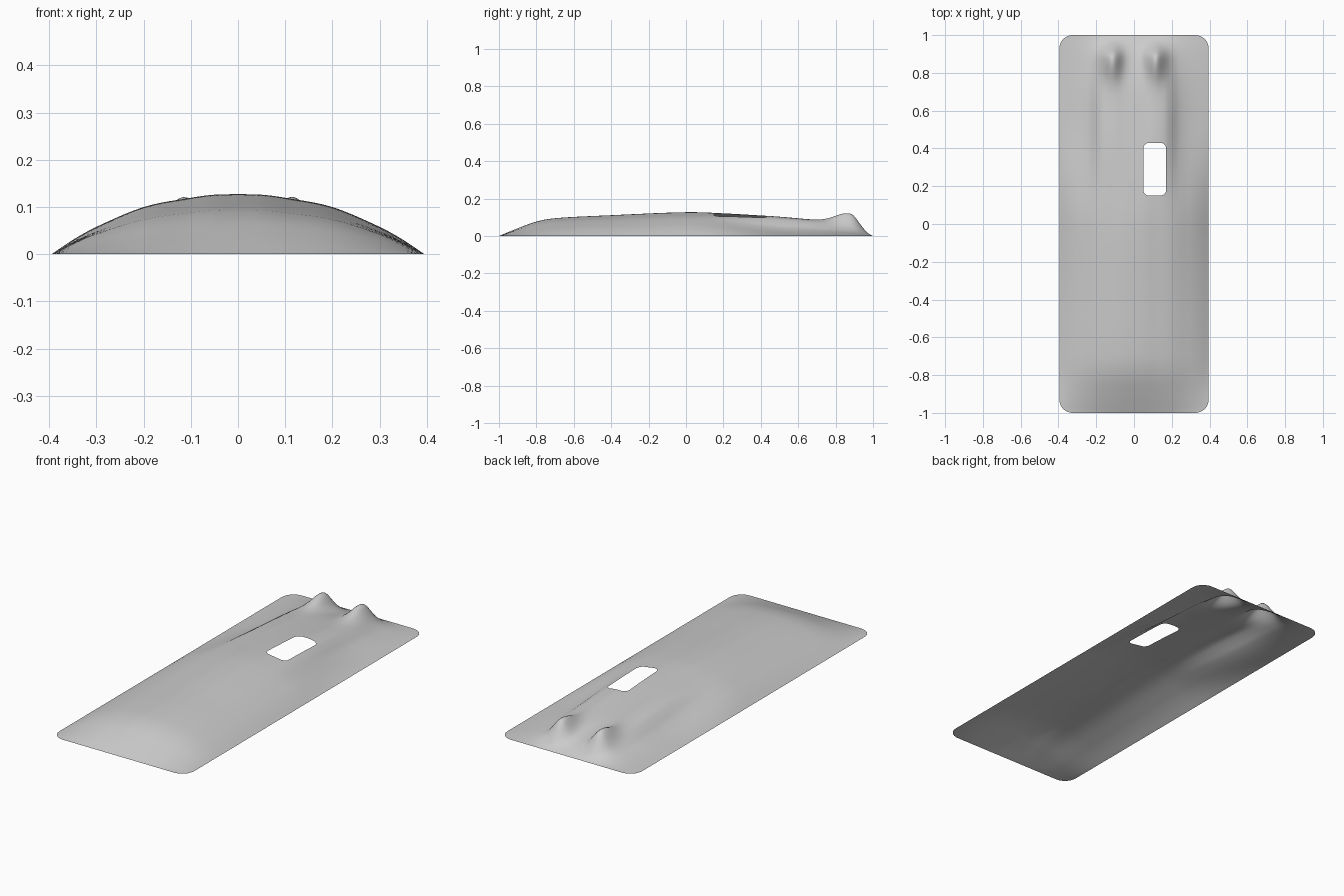
import bpy, bmesh, math

if "Cube" in bpy.data.objects:
    bpy.data.objects.remove(bpy.data.objects["Cube"])

W, L, R = 0.395, 1.0, 0.07              # panel half width, half length, corner radius
HX, HY, HW, HL, HR = 0.11, 0.29, 0.06, 0.14, 0.03   # slot centre, half sizes, radius


def curve(pts, t):
    """Smooth Hermite interpolation through profile points."""
    t = min(max(t, pts[0][0]), pts[-1][0])
    n = len(pts)
    i = next(k for k in range(n - 1) if t <= pts[k + 1][0])

    def slope(k):
        a, b = pts[max(k - 1, 0)], pts[min(k + 1, n - 1)]
        return (b[1] - a[1]) / (b[0] - a[0])
    (x0, y0), (x1, y1) = pts[i], pts[i + 1]
    d = x1 - x0
    s = (t - x0) / d
    return ((2*s**3 - 3*s**2 + 1) * y0 + (s**3 - 2*s**2 + s) * d * slope(i)
            + (3*s**2 - 2*s**3) * y1 + (s**3 - s**2) * d * slope(i + 1))


def smooth(a, b, t):
    t = min(max((t - a) / (b - a), 0), 1)
    return t * t * (3 - 2 * t)


def round_end(half, radius, t):
    """How far a rounded corner pulls the side in at distance t from the middle."""
    d = min(max(abs(t) - (half - radius), 0), radius)
    return radius - math.sqrt(radius * radius - d * d)


# Centre line height, and cross-sections at the front (domed) and back (narrow ridge)
SPINE = [(-1, 0), (-.9, .041), (-.8, .077), (-.7, .095), (-.4, .111), (0, .127),
         (.2, .122), (.4, .111), (.6, .094), (.72, .08), (.82, .06), (.9, .04), (1, 0)]
DOME = [(0, 1), (.13, .99), (.25, .94), (.5, .79), (.75, .47), (.88, .25), (1, 0)]
RIDGE = [(0, .97), (.13, .98), (.28, 1), (.42, .91), (.5, .72), (.6, .43), (.75, .2), (1, 0)]


def height(x, y, w):
    u = abs(x) / w
    k = smooth(0, .6, y)
    z = curve(SPINE, y) * (curve(DOME, u) * (1 - k) + curve(RIDGE, u) * k)
    # twin bumps with a long run-in and a steep back
    dx, dy = abs(x) - .115, y - .88
    side = math.exp(-(dx / .05) ** 2)
    z += .073 * side * math.exp(-(dy / (.11 if dy < 0 else .06)) ** 2) * smooth(1, .95, y)
    return max(z, 0)


def spans(stops):
    out = []
    for a, b, n in stops:
        out += [a + (b - a) * i / n for i in range(n)]
    return out + [stops[-1][1]]


# Rows are denser around rounded ends
arc = [1 - math.cos(math.pi / 2 * i / 8) for i in range(9)]
ends = [-L + R * a for a in arc]
lo, hi = HY - HL, HY + HL
slot = [lo + HR * a for a in arc]
ys = sorted({round(v, 6) for v in ends + [-v for v in ends] + slot + [2 * HY - v for v in slot]
             + spans([(-L + R, lo, 50), (lo + HR, hi - HR, 14), (hi, L - R, 46)])})
us = spans([(-W, HX - HW, 46), (HX - HW, HX + HW, 12), (HX + HW, W, 24)])

bm = bmesh.new()
rows = []
for y in ys:
    w = W - round_end(L, R, y)
    a = HW - round_end(HL, HR, y - HY)
    row = []
    for u in us:
        # stretch each row between the outer rim and the slot edges
        if u < HX - HW:
            x = -w + (u + W) / (HX - HW + W) * (HX - a + w)
        elif u <= HX + HW:
            x = HX + (u - HX) / HW * a
        else:
            x = HX + a + (u - HX - HW) / (W - HX - HW) * (w - HX - a)
        row.append(bm.verts.new((x, y, height(x, y, w))))
    rows.append(row)

for j in range(len(ys) - 1):
    for i in range(len(us) - 1):
        in_slot = (abs((us[i] + us[i + 1]) / 2 - HX) < HW
                   and abs((ys[j] + ys[j + 1]) / 2 - HY) < HL)
        if not in_slot:
            bm.faces.new((rows[j][i], rows[j][i + 1], rows[j + 1][i + 1], rows[j + 1][i]))
bmesh.ops.delete(bm, geom=[v for v in bm.verts if not v.link_faces], context='VERTS')
for f in bm.faces:
    f.smooth = True

mesh = bpy.data.meshes.new("curved_panel")
bm.to_mesh(mesh)
bm.free()
bpy.context.collection.objects.link(bpy.data.objects.new("curved_panel", mesh))
